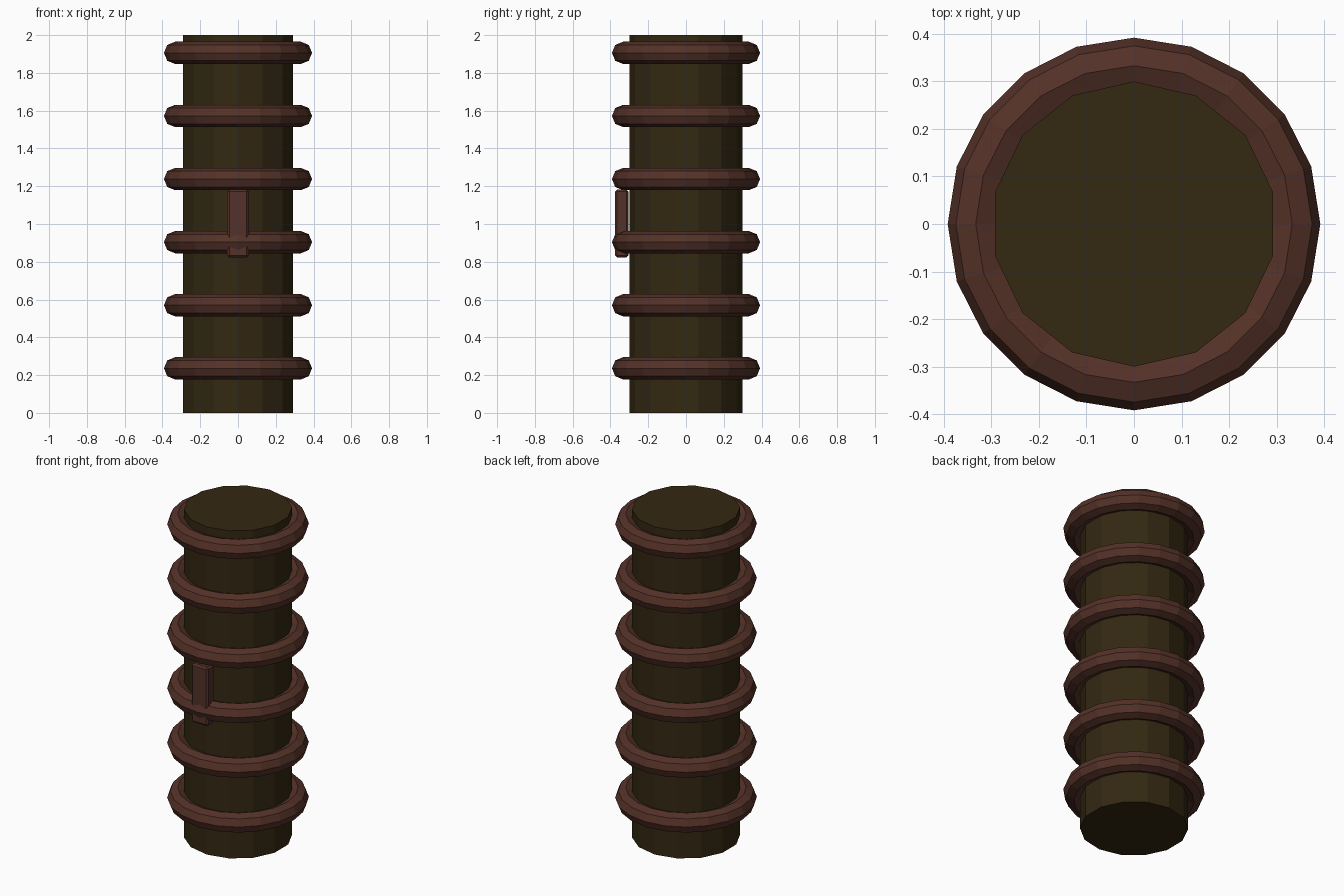
import bpy

if "Cube" in bpy.data.objects:
    bpy.data.objects.remove(bpy.data.objects["Cube"], do_unlink=True)


def material(name, rgb):
    mat = bpy.data.materials.new(name)
    mat.use_nodes = True
    color = (*rgb, 1)
    mat.diffuse_color = color
    mat.node_tree.nodes["Principled BSDF"].inputs["Base Color"].default_value = color
    return mat


def finish(name, mat):
    obj = bpy.context.object
    obj.name = name
    obj.data.name = name
    obj.data.materials.append(mat)
    return obj


dark_olive = material("dark olive brown", (0.033, 0.021, 0.006))
red_brown = material("red brown", (0.088, 0.031, 0.021))

# Grip core: fourteen-sided cylinder
bpy.ops.mesh.primitive_cylinder_add(vertices=14, radius=0.3, depth=2, location=(0, 0, 1))
finish("grip_core", dark_olive)

# Six evenly spaced grip rings
for i in range(6):
    bpy.ops.mesh.primitive_torus_add(
        major_segments=20, minor_segments=8, major_radius=0.333, minor_radius=0.059,
        location=(0, 0, 0.236 + i * 0.334))
    finish(f"grip_ring_{i + 1}", red_brown)

# Switch: bevelled bar on the front
bpy.ops.mesh.primitive_cube_add(size=1, location=(0, -0.34, 1.002))
switch = finish("switch", red_brown)
switch.scale = (0.114, 0.07, 0.36)
bpy.ops.object.transform_apply(location=False, rotation=False, scale=True)
bevel = switch.modifiers.new("chamfer", "BEVEL")
bevel.width = 0.011
bevel.segments = 1
